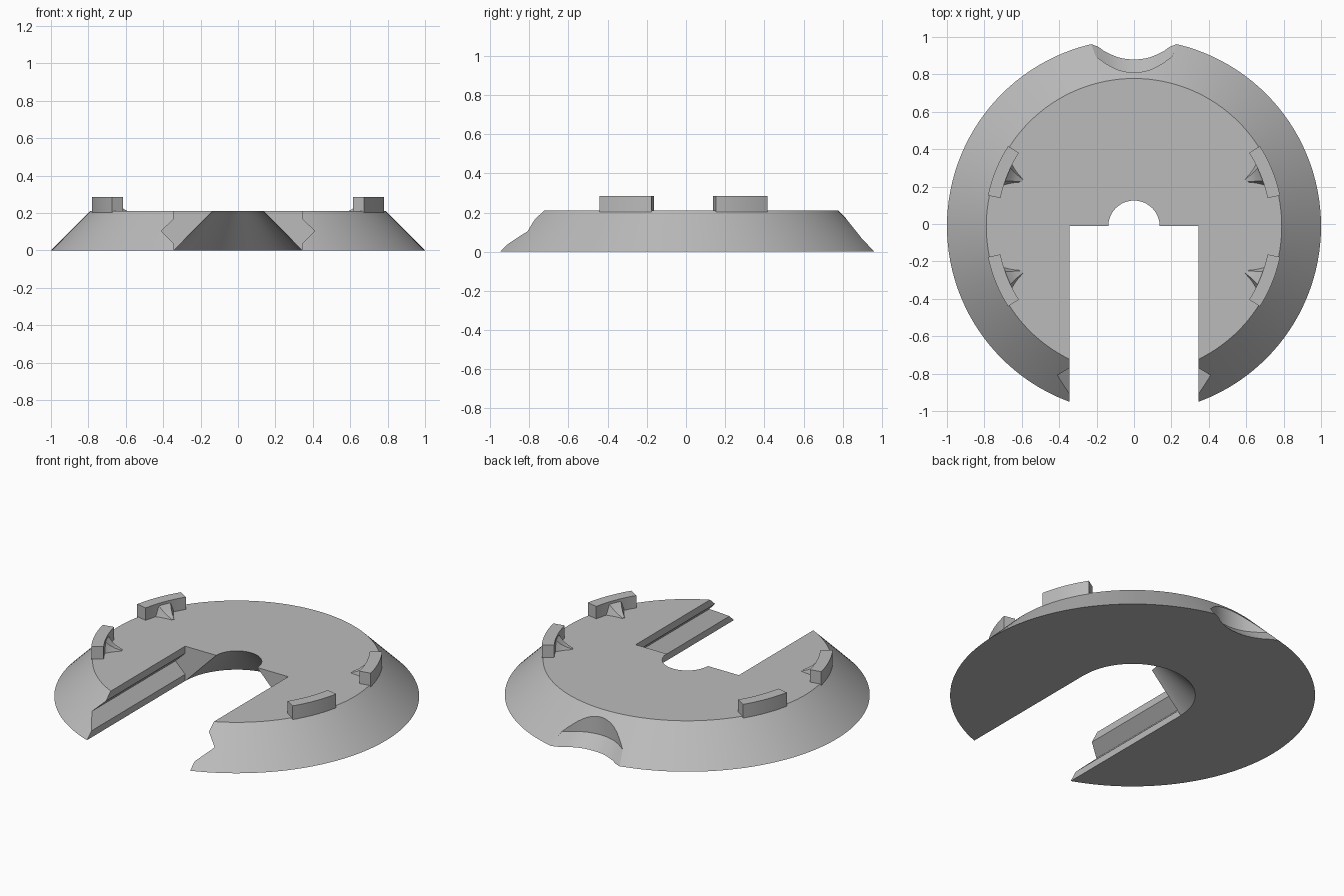
import bpy, bmesh, math

cube = bpy.data.objects.get("Cube")
if cube:
    bpy.data.objects.remove(cube, do_unlink=True)

CY = -0.012          # centre of the round plate along y
TOP = 0.21           # plate thickness

grey = bpy.data.materials.new("plain_grey")
grey.use_nodes = True
colour = (0.5, 0.5, 0.5, 1)
grey.diffuse_color = colour
grey.node_tree.nodes["Principled BSDF"].inputs["Base Color"].default_value = colour


def loft(name, rings):
    """Closed solid through matching rings of points."""
    bm = bmesh.new()
    rows = [[bm.verts.new(p) for p in ring] for ring in rings]
    n = len(rows[0])
    for a, b in zip(rows, rows[1:]):
        for i in range(n):
            j = (i + 1) % n
            bm.faces.new((a[i], a[j], b[j], b[i]))
    bm.faces.new(rows[0])
    bm.faces.new(rows[-1])
    bmesh.ops.recalc_face_normals(bm, faces=bm.faces)
    mesh = bpy.data.meshes.new(name)
    bm.to_mesh(mesh)
    bm.free()
    mesh.materials.append(grey)
    obj = bpy.data.objects.new(name, mesh)
    bpy.context.collection.objects.link(obj)
    return obj


def circle(r, z, n=128):
    return [(r * math.cos(math.tau * i / n), CY + r * math.sin(math.tau * i / n), z)
            for i in range(n)]


def smooth(obj, degrees=30):
    bpy.ops.object.select_all(action='DESELECT')
    obj.select_set(True)
    bpy.context.view_layer.objects.active = obj
    bpy.ops.object.shade_smooth_by_angle(angle=math.radians(degrees))


# Bevelled round plate
plate = loft("base_plate", [circle(1.0, 0), circle(0.79, TOP)])

# Straight slot with a V groove along each side
side = [(0.345, -0.1), (0.345, 0.04), (0.41, 0.104), (0.345, 0.167), (0.345, 0.3)]
profile = side + [(-x, z) for x, z in reversed(side)]
slot = loft("slot_cutter", [[(x, y, z) for x, z in profile] for y in (-1.3, CY)])

# Conical hole at the end of the slot
hole = loft("hole_cutter", [circle(0.343 + 0.05, -0.05, 96), circle(0.138 - 0.05, TOP + 0.05, 96)])

# Curved finger notch at the back: flared floor below, upright wall above
floor_half = [(0, 0.88), (0.03, 0.881), (0.06, 0.885), (0.09, 0.893), (0.12, 0.905),
              (0.16, 0.925), (0.19, 0.947), (0.23, 0.962), (0.28, 0.985)]
wall_half = [(0, 0.81), (0.025, 0.811), (0.05, 0.815), (0.075, 0.821), (0.1, 0.83),
             (0.13, 0.845), (0.16, 0.864), (0.2, 0.893), (0.25, 0.925)]


def notch_ring(half, z, shift=0):
    pts = [(-x, y) for x, y in reversed(half[1:])] + half
    pts += [(0.35, 1.2), (-0.35, 1.2)]
    return [(x, y + shift, z) for x, y in pts]


notch = loft("notch_cutter", [notch_ring(floor_half, -0.02, 0.02), notch_ring(floor_half, 0),
                              notch_ring(wall_half, 0.07), notch_ring(wall_half, 0.3)])

# Cut the plate and bake the result
cutters = [slot, hole, notch]
for cutter in cutters:
    cutter.hide_render = True
    mod = plate.modifiers.new(cutter.name, 'BOOLEAN')
    mod.operation = 'DIFFERENCE'
    mod.solver = 'EXACT'
    mod.object = cutter
bpy.context.view_layer.update()
baked = bpy.data.meshes.new_from_object(
    plate.evaluated_get(bpy.context.evaluated_depsgraph_get()))
plate.modifiers.clear()
plate.data = baked
for cutter in cutters:
    bpy.data.objects.remove(cutter, do_unlink=True)
smooth(plate)

# Four curved rim tabs, each with a concave brace on its inner side
MID, HALF = math.radians(22.2), math.radians(10.3)
for sx, s_name in ((1, "left"), (-1, "right")):
    for sy, y_name in ((1, "back"), (-1, "front")):

        def polar(r, a, z):
            return (sx * r * math.cos(a), CY + sy * r * math.sin(a), z)

        def across(r, offset, z):
            x = r * math.cos(MID) - offset * math.sin(MID)
            y = r * math.sin(MID) + offset * math.cos(MID)
            return (sx * x, CY + sy * y, z)

        angles = [MID - HALF + 2 * HALF * i / 10 for i in range(11)]
        tab = loft(f"{y_name}_{s_name}_tab",
                   [[polar(r, a, z) for r, z in
                     ((0.73, TOP - 0.01), (0.798, TOP - 0.01), (0.798, 0.285), (0.73, 0.285))]
                    for a in angles])
        smooth(tab)

        sections = [(0.74, 0.075, 0.28), (0.725, 0.06, 0.265), (0.705, 0.045, 0.245),
                    (0.68, 0.03, 0.228), (0.645, 0.012, 0.213)]
        brace = loft(f"{y_name}_{s_name}_brace",
                     [[across(r, -w, TOP - 0.01), across(r, w, TOP - 0.01),
                       across(r, w * 0.6, z), across(r, -w * 0.6, z)]
                      for r, w, z in sections])
        smooth(brace)
